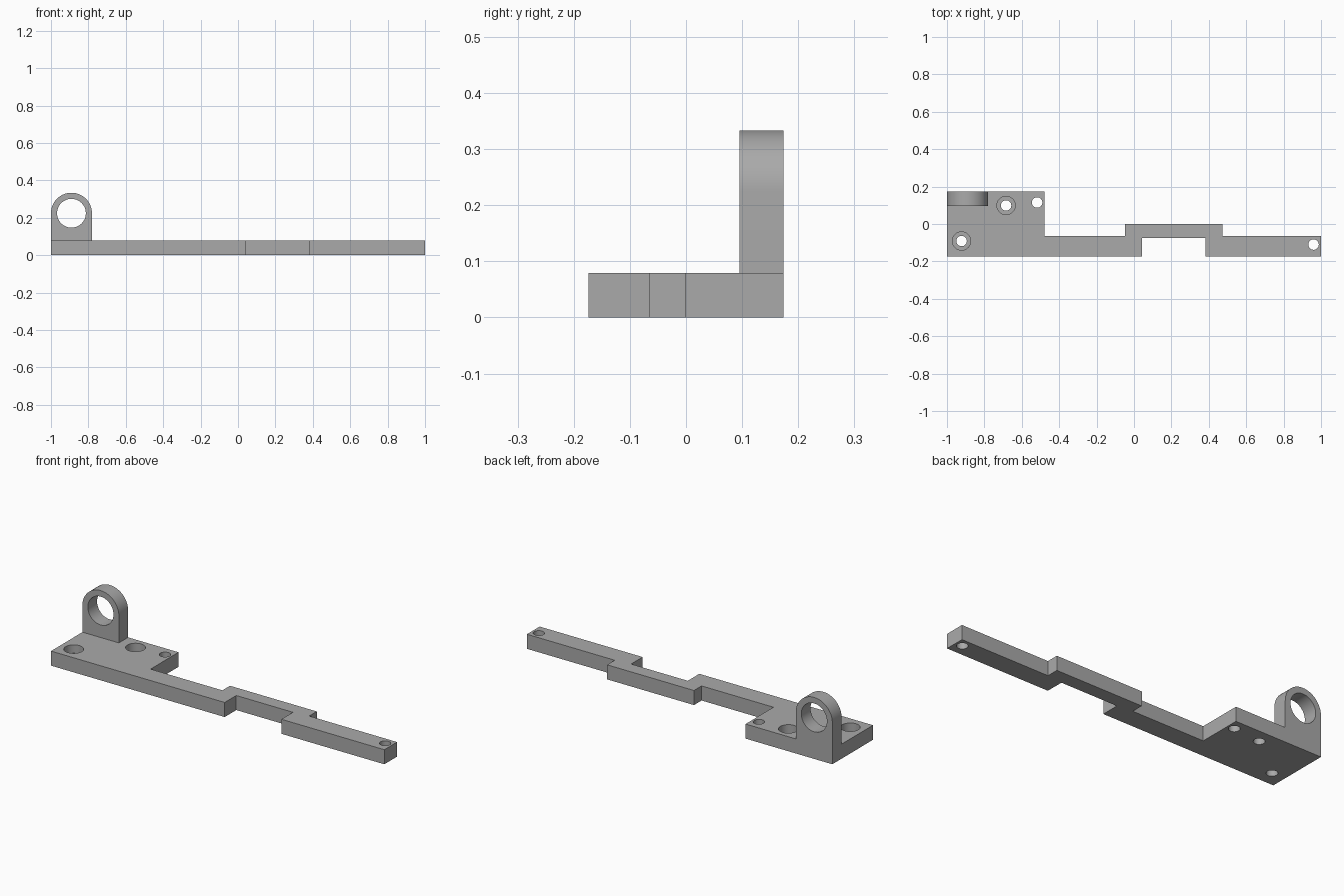
import bpy, bmesh
from math import pi, cos, sin, radians
from mathutils import Vector, Matrix

cube = bpy.data.objects.get("Cube")
if cube:
    bpy.data.objects.remove(cube, do_unlink=True)

grey = bpy.data.materials.new("plain_grey")
grey.use_nodes = True
colour = (0.4, 0.4, 0.4, 1)
grey.diffuse_color = colour
grey.node_tree.nodes["Principled BSDF"].inputs["Base Color"].default_value = colour

BACK = 0.174
FRONT = -BACK
THICK = 0.079


def extrude_profile(name, points, offset):
    """Solid made by sweeping a closed outline along an offset."""
    bm = bmesh.new()
    face = bm.faces.new([bm.verts.new(p) for p in points])
    swept = bmesh.ops.extrude_face_region(bm, geom=[face])["geom"]
    verts = [g for g in swept if isinstance(g, bmesh.types.BMVert)]
    bmesh.ops.translate(bm, vec=Vector(offset), verts=verts)
    bmesh.ops.recalc_face_normals(bm, faces=bm.faces)
    mesh = bpy.data.meshes.new(name)
    bm.to_mesh(mesh)
    bm.free()
    mesh.materials.append(grey)
    obj = bpy.data.objects.new(name, mesh)
    bpy.context.collection.objects.link(obj)
    return obj


def drill(obj, centre, radius, depth, rotation=(0, 0, 0)):
    """Cut a round hole, then discard the cutter."""
    bpy.ops.mesh.primitive_cylinder_add(vertices=48, radius=radius, depth=depth,
                                        location=centre, rotation=rotation)
    cutter = bpy.context.object
    cutter.hide_render = True
    cutter.data.materials.append(grey)
    mod = obj.modifiers.new("hole", 'BOOLEAN')
    mod.operation = 'DIFFERENCE'
    mod.solver = 'EXACT'
    mod.object = cutter
    bpy.context.view_layer.objects.active = obj
    bpy.ops.object.modifier_apply(modifier=mod.name)
    bpy.data.objects.remove(cutter, do_unlink=True)


# Flat base: wide mounting plate and a stepped arm
outline = [(-1, FRONT), (0.042, FRONT), (0.042, -0.075), (0.382, -0.075),
           (0.382, FRONT), (1, FRONT), (1, -0.065), (0.473, -0.065),
           (0.473, 0), (-0.048, 0), (-0.048, -0.065), (-0.479, -0.065),
           (-0.479, BACK), (-1, BACK)]
base = extrude_profile("base_plate_and_arm", [(x, y, 0) for x, y in outline], (0, 0, THICK))

# Through holes, two of them counterbored from the top
bored = [(-0.922, -0.091), (-0.684, 0.099)]
plain = [(-0.518, 0.115), (0.96, -0.11)]
for x, y in bored + plain:
    drill(base, (x, y, THICK / 2), 0.028, 0.3)
for x, y in bored:
    drill(base, (x, y, THICK), 0.049, 0.09)

# Upright lug with rounded top and a bore
cx, cz, r = -0.8905, 0.224, 0.1095
steps = 40
arch = [(cx + r * cos(pi * i / steps), cz + r * sin(pi * i / steps)) for i in range(steps + 1)]
arch += [(cx - r, THICK), (cx + r, THICK)]
lug = extrude_profile("upright_lug", [(x, 0.095, z) for x, z in arch], (0, BACK - 0.095, 0))
drill(lug, (cx, 0.135, cz), 0.077, 0.3, (pi / 2, 0, 0))

# Smooth the round walls, keep edges crisp
for obj in (base, lug):
    bpy.ops.object.select_all(action='DESELECT')
    obj.select_set(True)
    bpy.context.view_layer.objects.active = obj
    bpy.ops.object.shade_smooth_by_angle(angle=radians(30))
